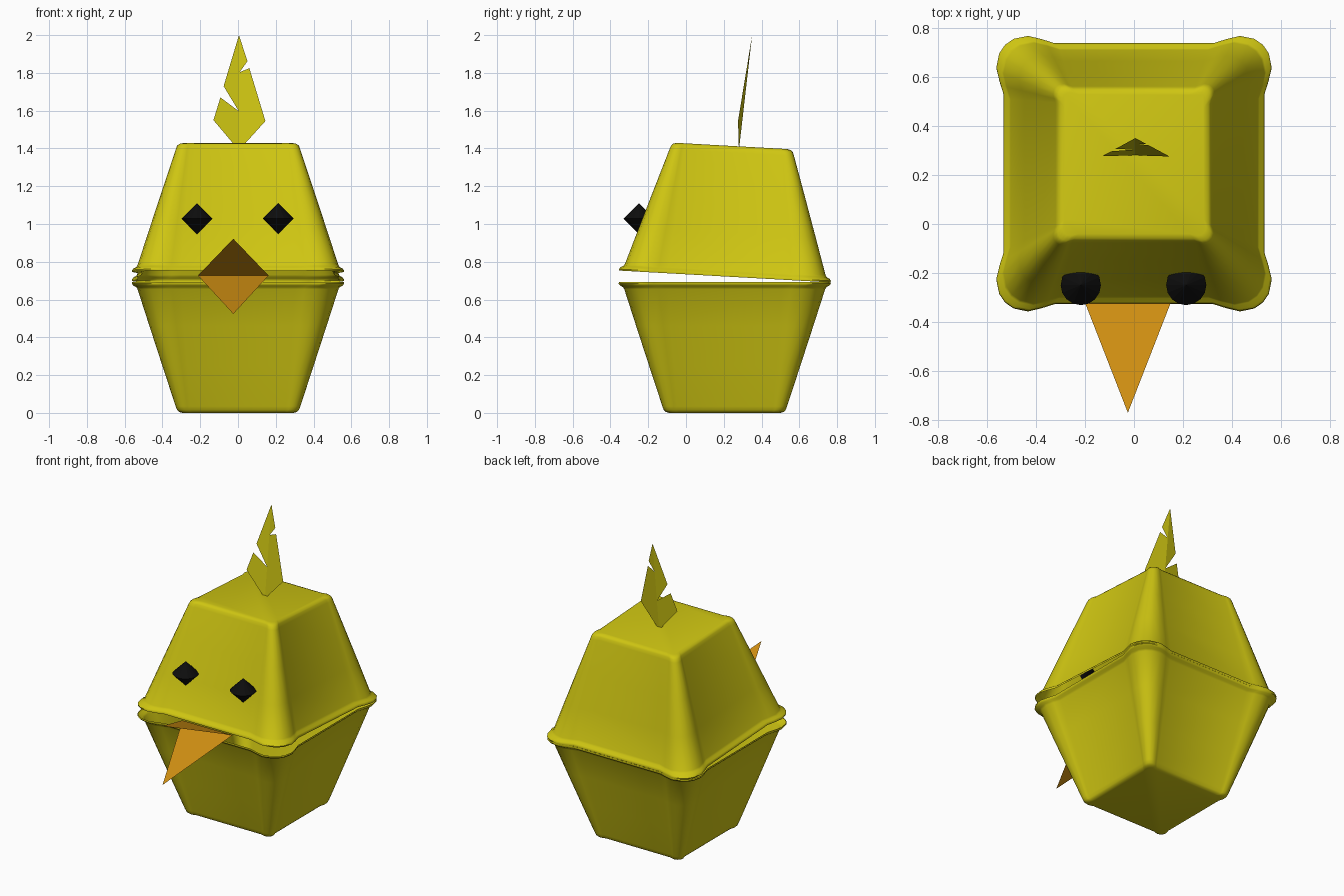
import bpy, bmesh, math
from mathutils import Matrix, Vector

if "Cube" in bpy.data.objects:
    bpy.data.objects.remove(bpy.data.objects["Cube"])


def material(name, rgb):
    m = bpy.data.materials.new(name)
    m.diffuse_color = (*rgb, 1)
    m.use_nodes = True
    m.node_tree.nodes["Principled BSDF"].inputs["Base Color"].default_value = m.diffuse_color
    return m


YELLOW = material("yellow card", (0.62, 0.56, 0.006))
ORANGE = material("orange paper", (0.62, 0.27, 0.006))
BLACK = material("black", (0.004, 0.004, 0.004))


def finish(bm, name, mat, smooth=None):
    me = bpy.data.meshes.new(name)
    bm.to_mesh(me)
    bm.free()
    me.materials.append(mat)
    ob = bpy.data.objects.new(name, me)
    bpy.context.collection.objects.link(ob)
    if smooth:
        bpy.ops.object.select_all(action='DESELECT')
        ob.select_set(True)
        bpy.context.view_layer.objects.active = ob
        bpy.ops.object.shade_smooth_by_angle(angle=math.radians(smooth))
    return ob


def sheet(name, mat, polygons):
    bm = bmesh.new()
    for poly in polygons:
        bm.faces.new([bm.verts.new(p) for p in poly])
    bmesh.ops.remove_doubles(bm, verts=bm.verts, dist=0.0005)
    return finish(bm, name, mat)


# Cup cross-section: square with rounded corner ribs standing proud of the sides
def section(s, f):
    c, b = 0.06 + 0.15 * f, 0.009 + 0.021 * f
    half = [(s, s - c), (s + 0.55 * b, s - 0.75 * c), (s + b, s - 0.48 * c),
            (s + 0.6 * b, s - 0.2 * c)]
    corner = half + [(s - 0.03 * c, s - 0.03 * c)] + [(y, x) for x, y in reversed(half)]
    out = []
    for k in range(4):
        for x, y in corner:
            for _ in range(k):
                x, y = -y, x
            out.append((x, y))
    return out


CY, H = 0.205, 0.692      # cup centre and cup height
# (height, half width) from floor to flared lip
LEVELS = [(0, 0.285), (0.005, 0.303), (0.015, 0.313), (0.035, 0.32), (0.25, 0.384),
          (0.46, 0.446), (0.655, 0.503), (0.666, 0.51), (0.674, 0.525),
          (0.684, 0.532), (H, 0.53)]


def cup(name, matrix=None):
    bm = bmesh.new()
    rings = [[bm.verts.new((x, y + CY, z)) for x, y in section(s, z / H)] for z, s in LEVELS]
    bm.faces.new(rings[0][::-1])
    n = len(rings[0])
    for a, b in zip(rings, rings[1:]):
        for i in range(n):
            j = (i + 1) % n
            bm.faces.new((a[i], a[j], b[j], b[i]))
    if matrix:
        bm.transform(matrix)
        bmesh.ops.reverse_faces(bm, faces=bm.faces)
    return finish(bm, name, YELLOW, 40)


# Body cup, and the same cup flipped and hinged open at the back as the head
cup("body_cup")
hinge = Vector((0, 0.745, H))
cup("head_cup", Matrix.Translation(hinge) @ Matrix.Rotation(math.radians(-3.2), 4, 'X')
    @ Matrix.Scale(-1, 4, (0, 0, 1)) @ Matrix.Translation(-hinge))

# Folded paper beak: two triangles sharing the fold
left, right = (-0.212, -0.29, 0.727), (0.162, -0.29, 0.727)
sheet("beak", ORANGE, [[left, right, (-0.025, -0.77, 0.922)],
                       [right, left, (-0.025, -0.77, 0.524)]])

# Bead eyes: double cones
for side, x in (("left", -0.217), ("right", 0.213)):
    bm = bmesh.new()
    bmesh.ops.create_uvsphere(bm, u_segments=16, v_segments=2, radius=0.082)
    bm.transform(Matrix.Translation((x, -0.249, 1.028)))
    finish(bm, side + "_eye", BLACK)


# Creased feather crest with a notch on each edge
def crest_point(x, z):
    return (x, 0.28 + (z - 1.39) * 0.115 - 0.16 * abs(x - 0.005), z)


crest_left = [(0.005, 1.39), (0.005, 2.0), (-0.076, 1.73), (0.004, 1.597),
              (-0.093, 1.67), (-0.13, 1.55)]
crest_right = [(0.005, 1.39), (0.145, 1.545), (0.06, 1.825), (0.008, 1.803),
               (0.05, 1.862), (0.005, 2.0)]
sheet("feather_crest", YELLOW, [[crest_point(*p) for p in crest_left],
                                [crest_point(*p) for p in crest_right]])
